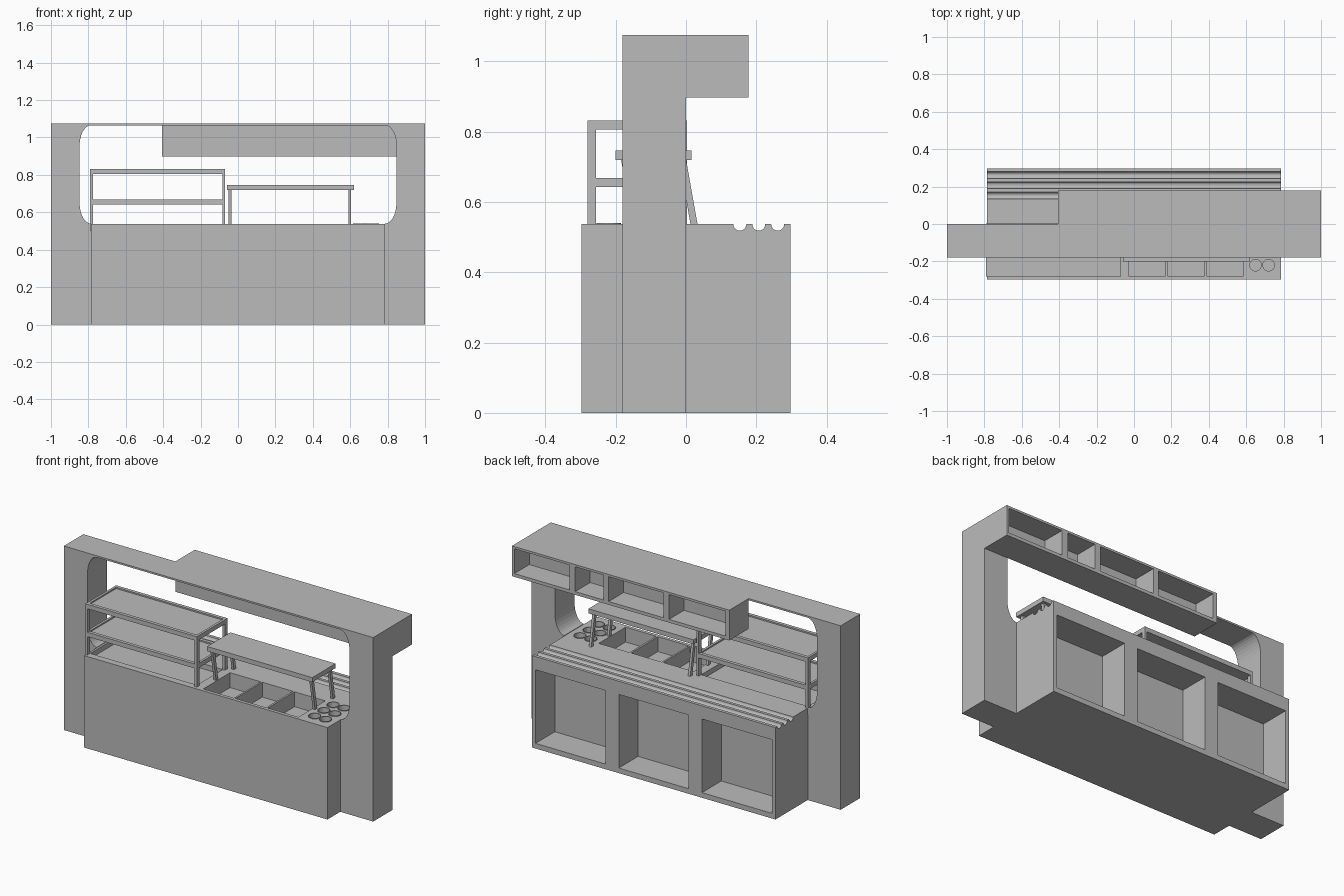
import bpy, bmesh, math
from mathutils import Vector

if "Cube" in bpy.data.objects:
    bpy.data.objects.remove(bpy.data.objects["Cube"])

grey = bpy.data.materials.new("plain grey")
grey.diffuse_color = (0.5, 0.5, 0.5, 1)
grey.use_nodes = True
grey.node_tree.nodes["Principled BSDF"].inputs["Base Color"].default_value = grey.diffuse_color


def finish(bm, name):
    bmesh.ops.recalc_face_normals(bm, faces=bm.faces[:])
    me = bpy.data.meshes.new(name)
    bm.to_mesh(me)
    bm.free()
    me.materials.append(grey)
    ob = bpy.data.objects.new(name, me)
    bpy.context.collection.objects.link(ob)
    return ob


def add_box(bm, x0, x1, y0, y1, z0, z1, lean=0.0):
    """Box; lean shifts the bottom along y."""
    vs = [bm.verts.new((x, y + (lean if z == z0 else 0), z))
          for x in (x0, x1) for y in (y0, y1) for z in (z0, z1)]
    for f in ((0, 1, 3, 2), (4, 6, 7, 5), (0, 4, 5, 1), (2, 3, 7, 6), (0, 2, 6, 4), (1, 5, 7, 3)):
        bm.faces.new([vs[i] for i in f])


def boxes(name, items):
    bm = bmesh.new()
    for it in items:
        add_box(bm, *it)
    return finish(bm, name)


def prism(name, pts, depth):
    """Extrude a closed outline of 3D points along a vector."""
    bm = bmesh.new()
    face = bm.faces.new([bm.verts.new(p) for p in pts])
    new = bmesh.ops.extrude_face_region(bm, geom=[face])["geom"]
    bmesh.ops.translate(bm, vec=Vector(depth), verts=[v for v in new if isinstance(v, bmesh.types.BMVert)])
    return finish(bm, name)


def cut(ob, bm):
    cutter = finish(bm, "cutter")
    cutter.hide_render = True
    mod = ob.modifiers.new("cut", 'BOOLEAN')
    mod.operation, mod.solver, mod.object = 'DIFFERENCE', 'EXACT', cutter
    bpy.context.view_layer.objects.active = ob
    bpy.ops.object.modifier_apply(modifier=mod.name)
    bpy.data.objects.remove(cutter)


# Wall frame: outline with a rounded window, open where the counter stands
def corner(cx, cz, a0, a1, n=8):
    return [(cx + 0.06 * math.cos(math.radians(a0 + (a1 - a0) * i / n)),
             cz + 0.11 * math.sin(math.radians(a0 + (a1 - a0) * i / n))) for i in range(n + 1)]


right = corner(0.787, 0.65, -90, 0) + corner(0.787, 0.955, 0, 90)
outline = [(-1, 0), (-1, 1.075), (1, 1.075), (1, 0), (0.787, 0)] + right
outline += [(-x, z) for x, z in reversed(right)] + [(-0.787, 0)]
prism("wall_frame", [(x, -0.18, z) for x, z in outline], (0, 0.18, 0))

# Counter: cross-section with three round grooves along the back edge
section = [(-0.298, 0), (-0.298, 0.537)]
for gy in (0.153, 0.207, 0.261):
    section += [(gy - 0.0185 * math.cos(math.pi * i / 10), 0.537 - 0.0185 * math.sin(math.pi * i / 10))
                for i in range(11)]
section += [(0.298, 0.537), (0.298, 0)]
counter = prism("counter", [(-0.787, y, z) for y, z in section], (1.574, 0, 0))

cups = [(x, y) for x in (0.65, 0.72) for y in (-0.22, -0.135, -0.05)]
bm = bmesh.new()
for cx in (-0.538, 0, 0.538):                               # storage bays
    add_box(bm, cx - 0.226, cx + 0.226, 0.12, 0.4, 0.03, 0.46)
for x0 in (-0.03, 0.178, 0.387):                            # food bins
    add_box(bm, x0, x0 + 0.198, -0.278, -0.03, 0.45, 0.6)
add_box(bm, -0.775, -0.085, -0.257, -0.02, 0.507, 0.6)      # tray under the rack
for x, y in cups:                                           # cup holes
    r = bmesh.ops.create_cone(bm, cap_ends=True, segments=24, radius1=0.031, radius2=0.031, depth=0.12)
    bmesh.ops.translate(bm, vec=(x, y, 0.54), verts=r["verts"])
cut(counter, bm)

# Thin rims around the cup holes
bm = bmesh.new()
for x, y in cups:
    loops = []
    for rad, z in ((0.031, 0.53), (0.031, 0.541), (0.0345, 0.541), (0.0345, 0.53)):
        loops.append([bm.verts.new((x + rad * math.cos(i * math.pi / 12), y + rad * math.sin(i * math.pi / 12), z))
                      for i in range(24)])
    for a in range(4):
        for i in range(24):
            p, q, j = loops[a], loops[(a + 1) % 4], (i + 1) % 24
            bm.faces.new((p[i], p[j], q[j], q[i]))
finish(bm, "cup_rims")

# Overhead cabinet with open compartments at the back
cabinet = boxes("overhead_cabinet", [(-0.405, 1, 0, 0.178, 0.898, 1.075)])
bm = bmesh.new()
for x0, x1 in ((0.63, 0.985), (0.41, 0.592), (0.02, 0.375), (-0.38, -0.015)):
    add_box(bm, x0, x1, 0.04, 0.3, 0.917, 1.062)
cut(cabinet, bm)

# Display rack: corner posts and two framed shelves
X0, X1, Y0, Y1 = -0.79, -0.07, -0.28, 0.003
boxes("rack_posts", [(x, x + 0.014, y, y + 0.024, 0.5, 0.82)
                     for x in (X0, X1 - 0.014) for y in (Y0, Y1 - 0.024)])
for name, z in (("upper_shelf", 0.806), ("lower_shelf", 0.643)):
    t = z + 0.026
    boxes(name, [(X0, X1, Y0, Y0 + 0.02, z, t), (X0, X1, Y1 - 0.02, Y1, z, t),
                 (X0, X0 + 0.014, Y0 + 0.02, Y1 - 0.02, z, t), (X1 - 0.014, X1, Y0 + 0.02, Y1 - 0.02, z, t),
                 (X0 + 0.014, X1 - 0.014, Y0 + 0.02, Y1 - 0.02, z, t - 0.008)])

# Raised serving shelf on leaning legs
boxes("serving_shelf", [(-0.06, 0.62, -0.2, 0.015, 0.72, 0.747)])
boxes("serving_shelf_legs", [(x, x + 0.015, y, y + 0.02, 0.53, 0.722, 0.034)
                             for x in (-0.05, 0.59) for y in (-0.185, -0.02)])
